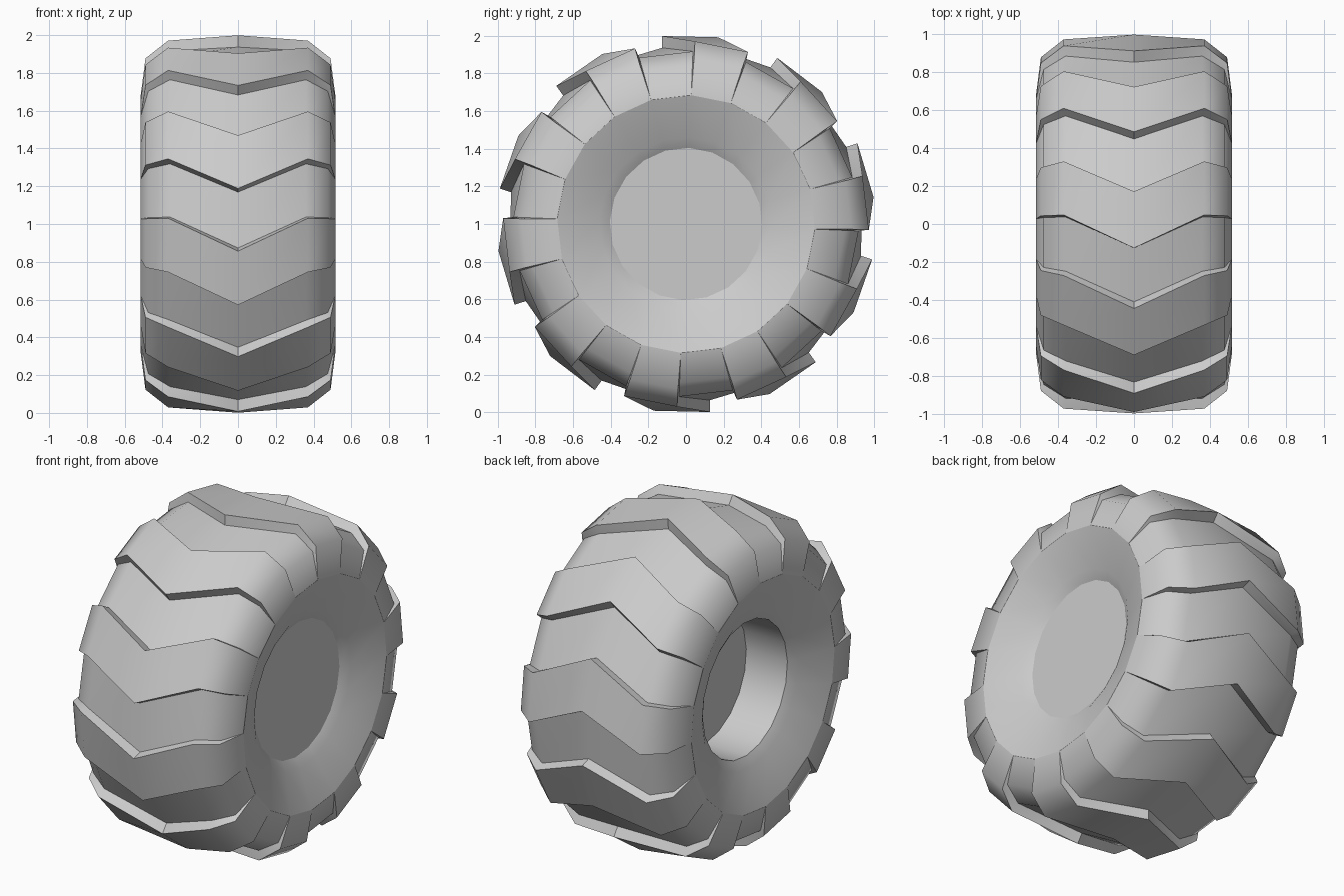
import bpy, bmesh
from math import sin, cos, radians

if "Cube" in bpy.data.objects:
    bpy.data.objects.remove(bpy.data.objects["Cube"])

SEG = 20                      # alternating lug / groove cells
STEP = 360 / SEG
CHEVRON = 10                  # how far the tread edges sweep back at the sides
START = 82.3                  # first lug edge, measured from -y upwards

# Half profiles as (x, radius), centre line to sidewall edge
LUG = [(0, 1.007), (0.37, 0.972), (0.49, 0.878), (0.515, 0.685)]
GROOVE = [(0, 0.945), (0.36, 0.918), (0.475, 0.845), (0.515, 0.685)]


def full(half):
    return [(-x, r) for x, r in half[:0:-1]] + half


def point(x, r, deg):
    a = radians(deg)
    return (x, -r * cos(a), 1 + r * sin(a))


def finish(bm, name, sharp_loops=()):
    bmesh.ops.recalc_face_normals(bm, faces=bm.faces)
    for e in bm.edges:
        if any(e.verts[0] in s and e.verts[1] in s for s in sharp_loops):
            e.smooth = False
    me = bpy.data.meshes.new(name)
    bm.to_mesh(me)
    bm.free()
    ob = bpy.data.objects.new(name, me)
    bpy.context.collection.objects.link(ob)
    bpy.ops.object.select_all(action='DESELECT')
    ob.select_set(True)
    bpy.context.view_layer.objects.active = ob
    bpy.ops.object.shade_smooth_by_angle(angle=radians(47), keep_sharp_edges=True)
    return ob


def ring(bm, x, r):
    return [bm.verts.new(point(x, r, START + CHEVRON + j * STEP)) for j in range(SEG)]


def bridge(bm, a, b):
    for j in range(SEG):
        k = (j + 1) % SEG
        bm.faces.new((a[j], a[k], b[k], b[j]))


# Tyre: grooved base and raised lugs share the sidewall edge
bm = bmesh.new()
low, high = [], []
n = len(full(LUG))
for j in range(SEG):
    taper = 0.5 if j % 2 == 0 else -0.5
    lo, hi = [], []
    for i, (g, l) in enumerate(zip(full(GROOVE), full(LUG))):
        ang = START + j * STEP + (0 if i == n // 2 else CHEVRON)
        v = bm.verts.new(point(*g, ang))
        lo.append(v)
        hi.append(v if i in (0, n - 1) else bm.verts.new(point(*l, ang + taper)))
    low.append(lo)
    high.append(hi)

for j in range(SEG):
    k = (j + 1) % SEG
    src = high if j % 2 == 0 else low
    for i in range(n - 1):
        bm.faces.new((src[j][i], src[j][i + 1], src[k][i + 1], src[k][i]))
        # Wall of the lug at this boundary
        wall = [low[j][i], low[j][i + 1], high[j][i + 1], high[j][i]]
        bm.faces.new(list(dict.fromkeys(wall)))

# Dished sidewalls and rim bevels
sharp = []
for side, col in ((-1, 0), (1, n - 1)):
    edge = [low[j][col] for j in range(SEG)]
    bead = ring(bm, side * 0.43, 0.46)
    rim = ring(bm, side * 0.395, 0.405)
    bridge(bm, edge, bead)
    bridge(bm, bead, rim)
    sharp += [set(edge), set(rim)]
    if side > 0:
        bm.faces.new(rim)                     # flush hub disc on the right
    else:
        well = ring(bm, -0.12, 0.405)         # recessed hub on the left
        bridge(bm, rim, well)
        bm.faces.new(well)
        sharp.append(set(well))
finish(bm, "tyre", sharp)
